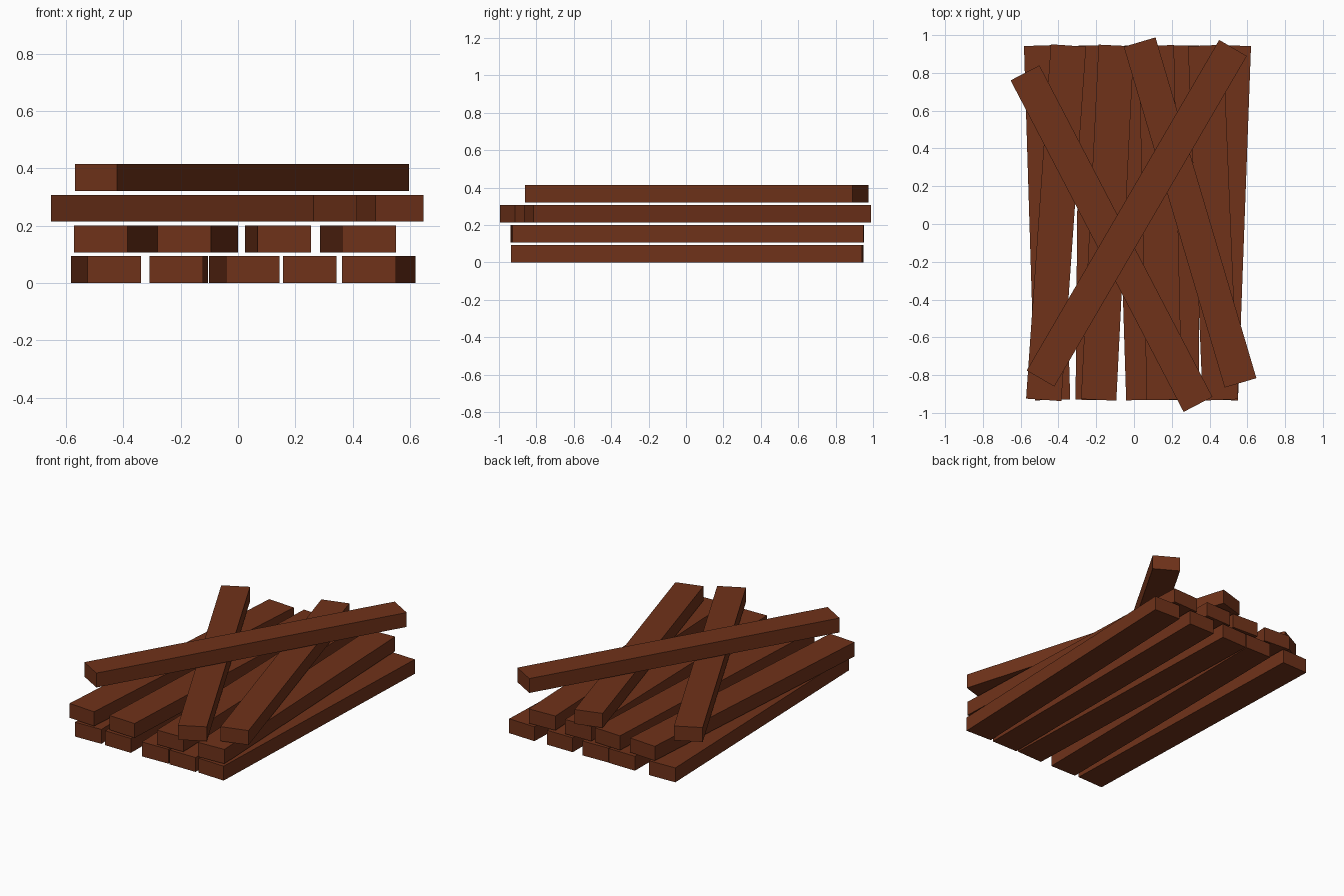
import bpy
from math import atan2
from mathutils import Vector, Matrix

cube = bpy.data.objects.get("Cube")
if cube:
    bpy.data.objects.remove(cube, do_unlink=True)

THICK, PITCH = 0.094, 0.1067
FRONT, BACK = -0.931, 0.945

wood = bpy.data.materials.new("brown_wood")
wood.use_nodes = True
colour = (0.16, 0.032, 0.01, 1)
wood.diffuse_color = colour
wood.node_tree.nodes["Principled BSDF"].inputs["Base Color"].default_value = colour


def plank(name, layer, start, end, width):
    """Box plank lying in a layer, running between two end centres."""
    start, end = Vector(start), Vector(end)
    axis = end - start
    middle = (start + end) / 2
    bpy.ops.mesh.primitive_cube_add(size=1)
    obj = bpy.context.object
    obj.name = obj.data.name = name
    turn = Matrix.Rotation(atan2(-axis.x, axis.y), 4, "Z")
    obj.data.transform(turn @ Matrix.Diagonal((width, axis.length, THICK, 1)))
    obj.location = (middle.x, middle.y, layer * PITCH + THICK / 2)
    obj.data.materials.append(wood)


# Two lower layers of nearly parallel planks: x of the front and back ends
stacked = [
    [(-0.431, -0.489), (-0.216, -0.199), (0.052, -0.007), (0.251, 0.251), (0.457, 0.526)],
    [(-0.478, -0.347), (-0.187, -0.094), (0.161, 0.118), (0.457, 0.379)],
]
for layer, ends in enumerate(stacked):
    for number, (front_x, back_x) in enumerate(ends, 1):
        plank(f"layer_{layer + 1}_plank_{number}", layer,
              (front_x, FRONT), (back_x, BACK), 0.187)

# Loose planks thrown across the pile
plank("left_leaning_plank", 2, (0.339, -0.955), (-0.577, 0.80), 0.172)
plank("right_leaning_plank", 2, (0.564, -0.841), (0.03, 0.963), 0.175)
plank("top_cross_plank", 3, (-0.495, -0.818), (0.524, 0.932), 0.169)
